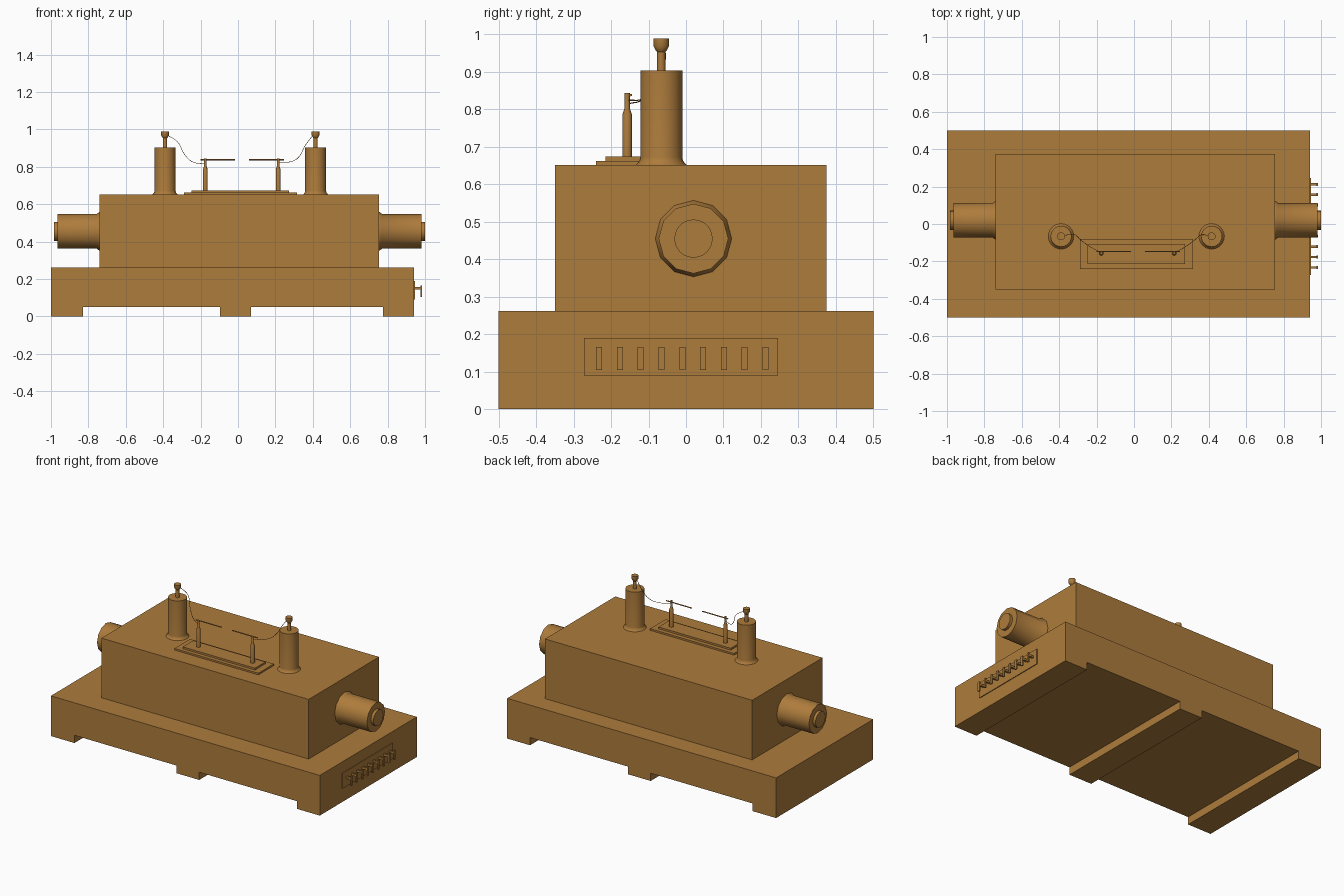
import bpy, bmesh, math
from mathutils import Matrix, Vector

if "Cube" in bpy.data.objects:
    bpy.data.objects.remove(bpy.data.objects["Cube"])


def finish(name, bm, smooth=False):
    bmesh.ops.recalc_face_normals(bm, faces=bm.faces)
    me = bpy.data.meshes.new(name)
    bm.to_mesh(me)
    bm.free()
    me.materials.append(wood)
    ob = bpy.data.objects.new(name, me)
    bpy.context.collection.objects.link(ob)
    if smooth:
        bpy.ops.object.select_all(action='DESELECT')
        ob.select_set(True)
        bpy.context.view_layer.objects.active = ob
        bpy.ops.object.shade_smooth_by_angle(angle=math.radians(40))
    return ob


def box(name, x, y, z):
    bm = bmesh.new()
    bmesh.ops.create_cube(bm, size=1)
    lo, hi = zip(x, y, z)
    for v in bm.verts:
        v.co = [a + (c + 0.5) * (b - a) for a, b, c in zip(lo, hi, v.co)]
    return finish(name, bm)


def lathe(name, profile, loc, direction=(0, 0, 1), sides=12):
    """Closed turned part from (radius, height) rings."""
    bm = bmesh.new()
    rings = [[bm.verts.new((r * math.cos(2 * math.pi * i / sides),
                            r * math.sin(2 * math.pi * i / sides), h))
              for i in range(sides)] for r, h in profile]
    for a, b in zip(rings, rings[1:]):
        for i in range(sides):
            j = (i + 1) % sides
            bm.faces.new((a[i], a[j], b[j], b[i]))
    bm.faces.new(rings[0][::-1])
    bm.faces.new(rings[-1])
    rot = Vector((0, 0, 1)).rotation_difference(Vector(direction)).to_matrix().to_4x4()
    bm.transform(Matrix.Translation(loc) @ rot)
    return finish(name, bm, True)


def wire(name, points):
    cu = bpy.data.curves.new(name, 'CURVE')
    cu.dimensions = '3D'
    cu.bevel_depth = 0.0015
    cu.bevel_resolution = 1
    cu.resolution_u = 5
    sp = cu.splines.new('BEZIER')
    sp.bezier_points.add(len(points) - 1)
    for p, co in zip(sp.bezier_points, points):
        p.co = co
        p.handle_left_type = p.handle_right_type = 'AUTO'
    cu.materials.append(wood)
    bpy.context.collection.objects.link(bpy.data.objects.new(name, cu))


wood = bpy.data.materials.new("warm_brown")
wood.diffuse_color = (0.42, 0.2, 0.045, 1)
wood.use_nodes = True
wood.node_tree.nodes["Principled BSDF"].inputs["Base Color"].default_value = wood.diffuse_color

# Base slab with three cross feet, extruded front to back
outline = [(-1, 0), (-0.83, 0), (-0.83, 0.05), (-0.095, 0.05), (-0.095, 0),
           (0.07, 0), (0.07, 0.05), (0.775, 0.05), (0.775, 0), (0.94, 0),
           (0.94, 0.262), (-1, 0.262)]
bm = bmesh.new()
face = bm.faces.new([bm.verts.new((x, -0.5, z)) for x, z in outline])
out = bmesh.ops.extrude_face_region(bm, geom=[face])
bmesh.ops.translate(bm, vec=(0, 1, 0),
                    verts=[g for g in out["geom"] if isinstance(g, bmesh.types.BMVert)])
finish("base", bm)

# Main cabinet and stepped plate
box("cabinet", (-0.74, 0.755), (-0.35, 0.375), (0.262, 0.651))
box("plate_lower", (-0.29, 0.315), (-0.24, -0.08), (0.651, 0.662))
box("plate_upper", (-0.248, 0.273), (-0.215, -0.107), (0.662, 0.674))

# End cylinders with flared root and small cap
end_profile = [(0.102, 0), (0.102, 0.003), (0.093, 0.015), (0.093, 0.226)]
for side, x, d in (("left", -0.74, -1), ("right", 0.755, 1)):
    lathe(side + "_end_cylinder", end_profile, (x, 0.02, 0.455), (d, 0, 0))
    lathe(side + "_end_cap", [(0.051, 0.226), (0.051, 0.244)],
          (x, 0.02, 0.455), (d, 0, 0), 24)

# Tall terminals, electrode holders and needles
for side, tx, hx, nx in (("left", -0.39, -0.175, -0.2), ("right", 0.415, 0.215, 0.06)):
    lathe(side + "_terminal",
          [(0.068, 0.651), (0.064, 0.655), (0.058, 0.663), (0.056, 0.672), (0.056, 0.904)],
          (tx, -0.066, 0), sides=24)
    lathe(side + "_terminal_knob",
          [(0.011, 0.904), (0.011, 0.953), (0.014, 0.956), (0.021, 0.969), (0.021, 0.989)],
          (tx, -0.066, 0), sides=16)
    lathe(side + "_holder",
          [(0.013, 0.674), (0.013, 0.785), (0.007, 0.803), (0.007, 0.844)],
          (hx, -0.157, 0), sides=12)
    lathe(side + "_needle", [(0.0035, 0), (0.0035, 0.185)],
          (nx, -0.147, 0.838), (1, 0, 0), 8)

# Sagging wires from knobs to holders
wire("left_wire", [(-0.375, -0.062, 0.968), (-0.325, -0.055, 0.935),
                   (-0.285, -0.085, 0.865), (-0.245, -0.115, 0.827), (-0.18, -0.152, 0.815)])
wire("right_wire", [(0.4, -0.062, 0.968), (0.36, -0.058, 0.915),
                    (0.325, -0.085, 0.852), (0.285, -0.115, 0.828), (0.22, -0.152, 0.824)])

# Switch panel with nine T-shaped levers
box("switch_panel", (0.938, 0.945), (-0.272, 0.246), (0.09, 0.19))
for i in range(9):
    y = -0.232 + i * 0.0555
    box(f"lever_stem_{i + 1}", (0.943, 0.979), (y - 0.006, y + 0.006), (0.143, 0.156))
    box(f"lever_handle_{i + 1}", (0.976, 0.984), (y - 0.008, y + 0.008), (0.104, 0.166))
